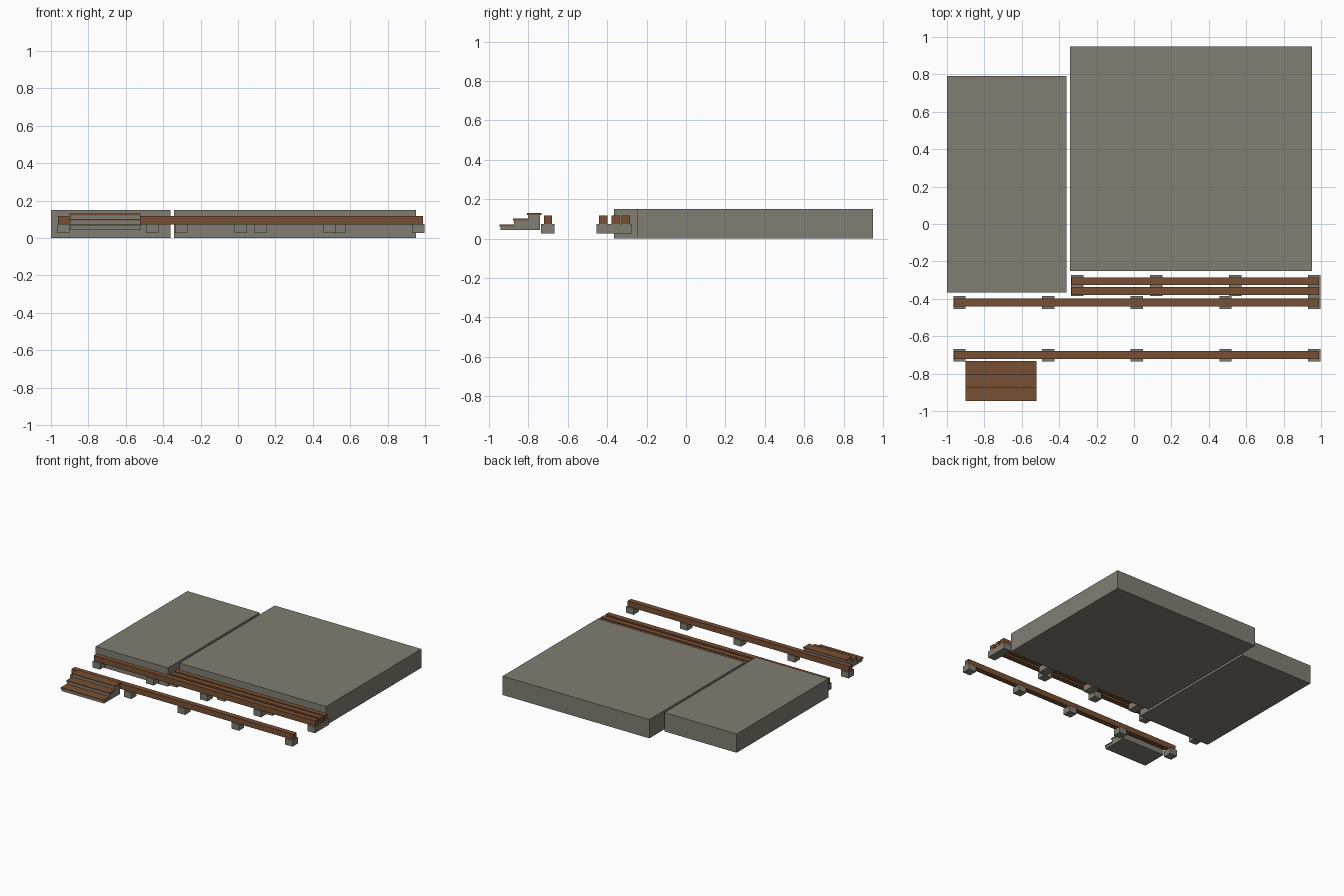
import bpy
import bmesh

cube = bpy.data.objects.get("Cube")
if cube:
    bpy.data.objects.remove(cube, do_unlink=True)


def make_material(name, color):
    mat = bpy.data.materials.new(name)
    mat.use_nodes = True
    mat.diffuse_color = color
    mat.node_tree.nodes["Principled BSDF"].inputs["Base Color"].default_value = color
    return mat


concrete = make_material("grey concrete", (0.215, 0.207, 0.17, 1))
timber = make_material("brown timber", (0.19, 0.08, 0.035, 1))


def box(name, xs, ys, zs, mat):
    """Box from its x, y and z ranges, with its origin at the centre."""
    bm = bmesh.new()
    bmesh.ops.create_cube(bm, size=1)
    size = [b - a for a, b in (xs, ys, zs)]
    bmesh.ops.scale(bm, vec=size, verts=bm.verts)
    mesh = bpy.data.meshes.new(name)
    bm.to_mesh(mesh)
    bm.free()
    mesh.materials.append(mat)
    obj = bpy.data.objects.new(name, mesh)
    obj.location = [(a + b) / 2 for a, b in (xs, ys, zs)]
    bpy.context.collection.objects.link(obj)
    return obj


# Foundation slabs
box("right_slab", (-1, -0.362), (-0.365, 0.79), (0, 0.15), concrete)
box("left_slab", (-0.342, 0.952), (-0.25, 0.95), (0, 0.15), concrete)

# Deck beams resting on rows of piers
PIER = 0.066
END = 0.996


def beam_row(name, start, beam_ys, pier_ys, count):
    for i, y in enumerate(beam_ys):
        box(f"{name}_beam_{i + 1}", (start + 0.003, END - 0.006),
            (y - 0.021, y + 0.021), (0.073, 0.117), timber)
    step = (END - PIER - start) / (count - 1)
    for i in range(count):
        x = start + i * step
        box(f"{name}_pier_{i + 1}", (x, x + PIER), pier_ys, (0.026, 0.075), concrete)


beam_row("front", -0.966, [-0.7], (-0.735, -0.668), 5)
beam_row("middle", -0.966, [-0.42], (-0.454, -0.386), 5)
beam_row("back", -0.336, [-0.358, -0.306], (-0.386, -0.274), 4)

# Entrance steps: concrete blocks capped with timber treads
for i in range(3):
    front = -0.947 + i * 0.07
    top = 0.073 + i * 0.029
    box(f"step_block_{i + 1}", (-0.898, -0.522), (front + 0.005, -0.74),
        (0.043, top - 0.01), concrete)
    box(f"step_tread_{i + 1}", (-0.9, -0.52), (front, front + 0.074),
        (top - 0.01, top), timber)
